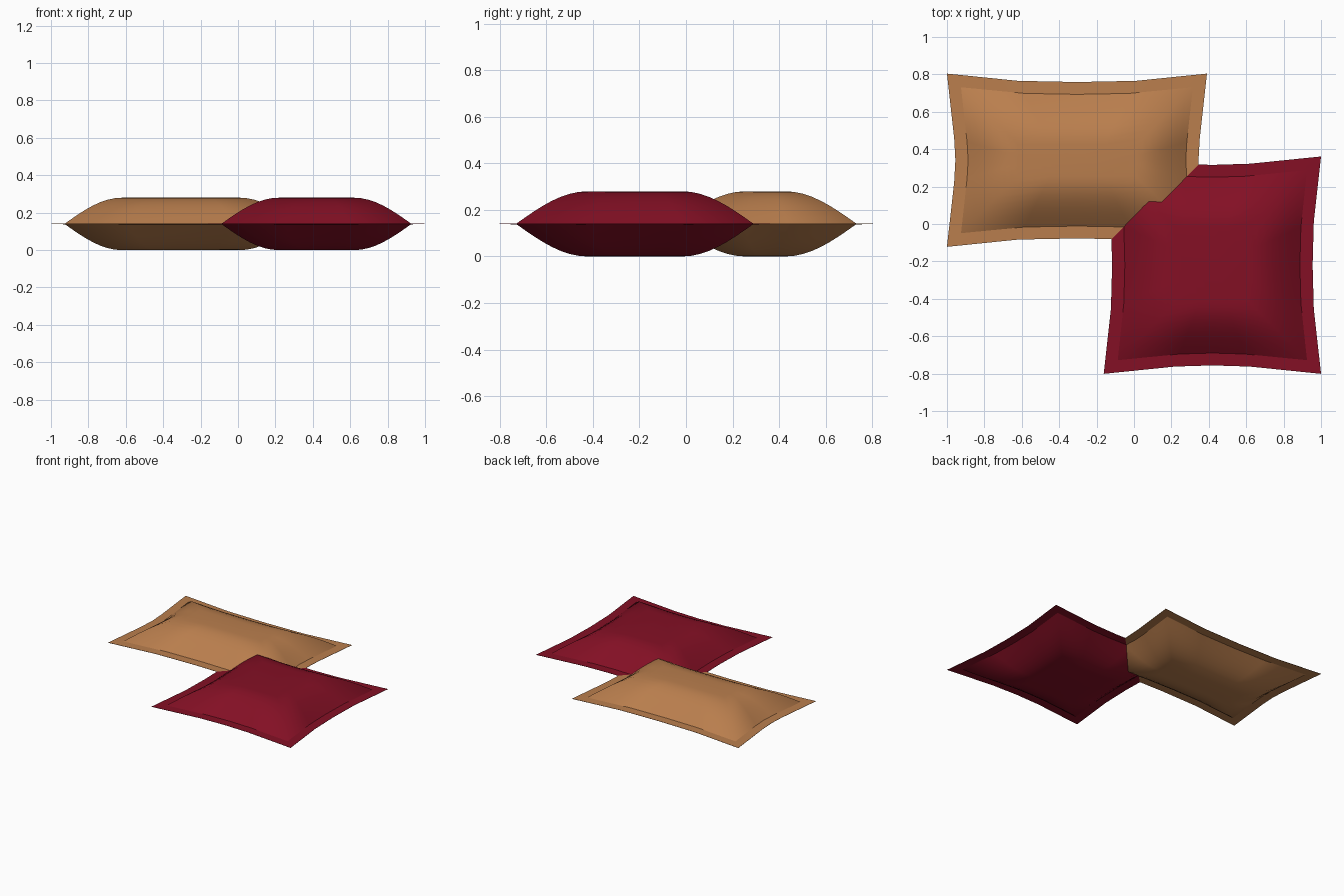
import bpy, bmesh, math

if "Cube" in bpy.data.objects:
    bpy.data.objects.remove(bpy.data.objects["Cube"])

MID_Z = 0.14      # height of the seam
PUFF = 0.14       # bulge above and below the seam
STEPS = 8         # rings in the bulge


def material(name, rgb):
    m = bpy.data.materials.new(name)
    m.diffuse_color = (*rgb, 1)
    m.use_nodes = True
    m.node_tree.nodes["Principled BSDF"].inputs["Base Color"].default_value = m.diffuse_color
    return m


def ring(hx, hy, bow, fx, fy, z):
    """Rectangle loop with sides bowed inward; fx, fy = where the sides kink."""
    pts = []
    params = [(-1, 0), (None, 0.86), (0, 1), (None, 0.86)]
    for side in range(4):
        f = fx if side % 2 == 0 else fy
        a, b = (hx, hy) if side % 2 == 0 else (hy, hx)
        for k, (s, w) in enumerate(params):
            if s is None:
                s = -f if k == 1 else f
            u, v = s * a, -(b - bow * w)
            for _ in range(side):
                u, v = -v, u
            pts.append((u, v, z))
    return pts


def cushion(name, cx, cy, hx, hy, mat):
    margin = 0.305                     # width of the curved border
    ix, iy = hx - 0.075, hy - 0.073    # seam of the stuffed body
    fx, fy = (ix - margin) / hx, (iy - margin + 0.03) / hy
    half = []
    # flat flange, very slightly tapered
    half.append(ring(hx, hy, 0.045, fx, fy, 0.0008))
    # stuffed body
    for i in range(STEPS + 1):
        t = i / STEPS
        z = 0.002 + (PUFF - 0.002) * math.sin(t * math.pi / 2)
        half.append(ring(ix - margin * t, iy - margin * t, 0.038 * (1 - t), fx, fy, z))
    bm = bmesh.new()
    for sign in (1, -1):
        loops = [[bm.verts.new((x + cx, y + cy, MID_Z + sign * z)) for x, y, z in r]
                 for r in half]
        n = len(loops[0])
        for a, b in zip(loops, loops[1:]):
            for i in range(n):
                j = (i + 1) % n
                bm.faces.new((a[i], a[j], b[j], b[i]))
        bm.faces.new(loops[-1])
        # crisp lines at the seam and the rim
        for l in loops[:2]:
            for i in range(n):
                bm.edges.get((l[i], l[(i + 1) % n])).smooth = False
        if sign == 1:
            rim = loops[0]
        else:
            for i in range(n):
                j = (i + 1) % n
                bm.faces.new((rim[i], rim[j], loops[0][j], loops[0][i]))
    bmesh.ops.recalc_face_normals(bm, faces=bm.faces)
    for f in bm.faces:
        f.smooth = True
    me = bpy.data.meshes.new(name)
    bm.to_mesh(me)
    bm.free()
    me.materials.append(mat)
    ob = bpy.data.objects.new(name, me)
    bpy.context.collection.objects.link(ob)
    return ob


tan = material("tan fabric", (0.49, 0.21, 0.075))
red = material("dark red fabric", (0.23, 0.005, 0.018))

# wide cushion at the back left, square cushion at the front right
cushion("wide_cushion", -0.305, 0.341, 0.695, 0.463, tan)
cushion("square_cushion", 0.419, -0.22, 0.581, 0.581, red)
